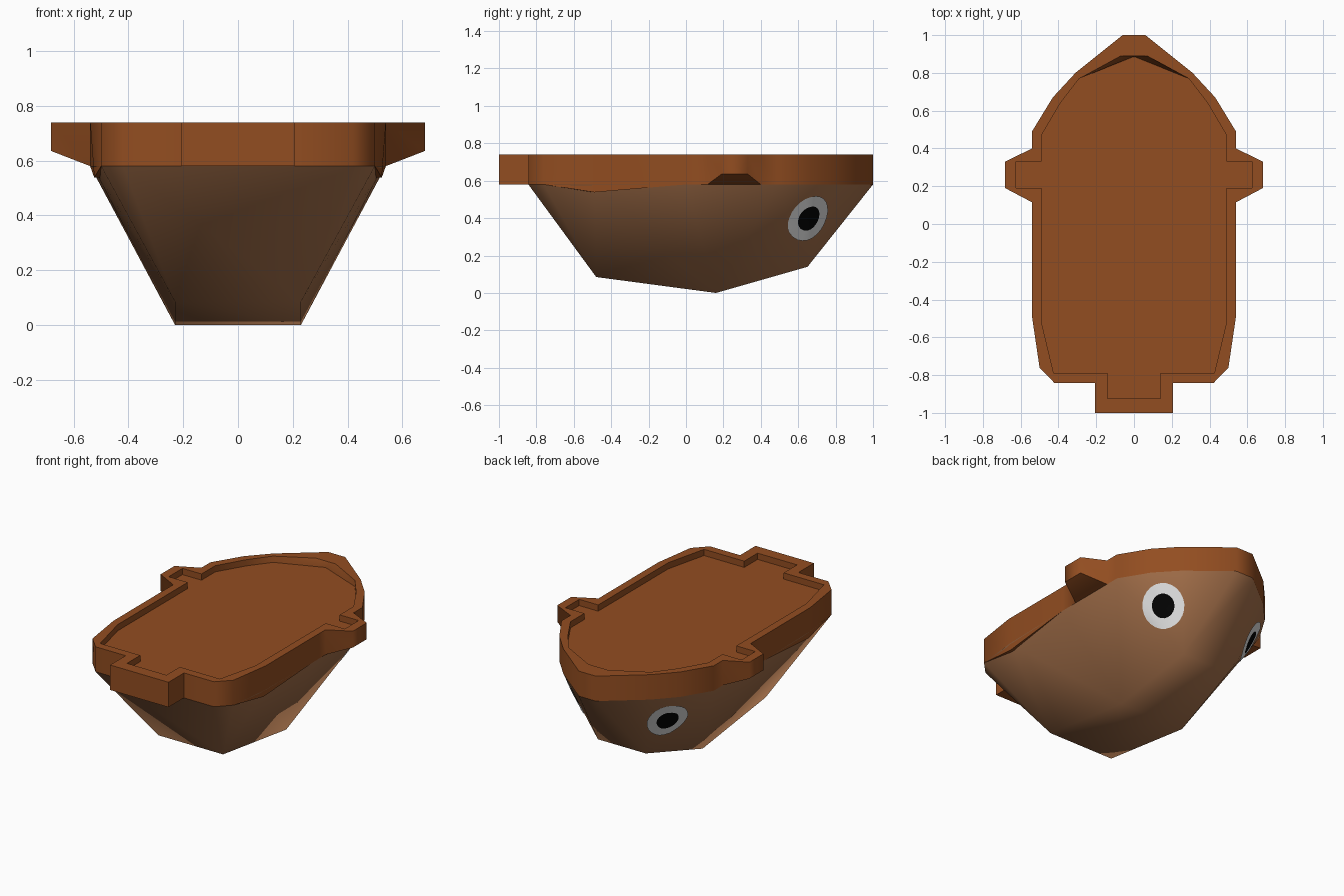
import bpy, bmesh, math
from mathutils import Vector
from mathutils.bvhtree import BVHTree

if "Cube" in bpy.data.objects:
    bpy.data.objects.remove(bpy.data.objects["Cube"])


def material(name, rgb):
    m = bpy.data.materials.new(name)
    m.diffuse_color = (*rgb, 1)
    m.use_nodes = True
    m.node_tree.nodes["Principled BSDF"].inputs["Base Color"].default_value = m.diffuse_color
    return m


RIM = material("reddish brown", (0.29, 0.075, 0.015))
HULL = material("light brown", (0.38, 0.165, 0.07))
WHITE = material("eye white", (0.75, 0.75, 0.75))
BLACK = material("pupil black", (0.001, 0.001, 0.001))


def finish(bm, name, mats, angle=30, fix_normals=True):
    if fix_normals:
        bmesh.ops.recalc_face_normals(bm, faces=bm.faces)
    me = bpy.data.meshes.new(name)
    bm.to_mesh(me)
    for m in mats:
        me.materials.append(m)
    ob = bpy.data.objects.new(name, me)
    bpy.context.collection.objects.link(ob)
    bpy.ops.object.select_all(action='DESELECT')
    ob.select_set(True)
    bpy.context.view_layer.objects.active = ob
    bpy.ops.object.shade_smooth_by_angle(angle=math.radians(angle))
    return ob


# Half outlines from bow to stern, seen from the top
outer = [(.06, 1), (.31, .80), (.43, .67), (.54, .49), (.54, .40), (.682, .33), (.682, .19),
         (.54, .115), (.54, 0), (.54, -.49), (.50, -.76), (.42, -.843), (.207, -.843), (.207, -1)]
inner = [(.07, .89), (.29, .77), (.39, .64), (.49, .47), (.49, .33), (.625, .33), (.625, .19),
         (.49, .19), (.49, 0), (.49, -.52), (.437, -.74), (.425, -.79), (.14, -.79), (.14, -.925)]
TOP, FLOOR, LOW = 0.74, 0.70, 0.58


def mirrored(points):
    return points + [(-p[0], *p[1:]) for p in reversed(points)]


# Gunwale: outer wall, flat rim, inner wall, sunken deck and underside
under = [(x, y, 0.635 if x > .6 else LOW) for x, y in outer]
under[9] = (.525, -.49, .538)         # the rim dips a little along the rear sides
deck = [(x, y, FLOOR) for x, y in inner]
deck[0] = (.005, .885, FLOOR)
loops = [under, [(x, y, TOP) for x, y in outer], [(x, y, TOP) for x, y in inner], deck]
bm = bmesh.new()
rings = [[bm.verts.new(p) for p in mirrored(l)] for l in loops]
n = len(rings[0])
for a, b in zip(rings, rings[1:]):
    for i in range(n):
        j = (i + 1) % n
        bm.faces.new((a[i], a[j], b[j], b[i]))
caps = [bm.faces.new(rings[0]), bm.faces.new(rings[-1])]
bmesh.ops.triangulate(bm, faces=caps)
finish(bm, "gunwale_and_deck", [RIM], 65)

# Hull: convex shell from the rim down to a narrow bottom
hull_top = [(x, y, LOW) for i, (x, y) in enumerate(outer) if i in (0, 1, 2, 3, 8, 9, 10, 11)]
hull_top[5] = (.53, -.49, LOW)
hull_bottom = [(.17, .65, .14), (.23, .16, 0), (.23, -.48, .085)]
bm = bmesh.new()
for p in mirrored(hull_top + hull_bottom):
    bm.verts.new(p)
bmesh.ops.convex_hull(bm, input=bm.verts)
# The deck closes the top, so the hull stays open there
lid = [f for f in bm.faces if all(v.co.z > LOW - .01 for v in f.verts)]
bmesh.ops.delete(bm, geom=lid, context='FACES')
bmesh.ops.recalc_face_normals(bm, faces=bm.faces)
tree = BVHTree.FromBMesh(bm)
finish(bm, "hull", [HULL], 180)

# Eyes: thin round plates laid on the bow, dark centre inside a white ring
for side, name in ((1, "right_eye"), (-1, "left_eye")):
    out = Vector((.73 * side, .54, -.42)).normalized()
    centre = tree.ray_cast(Vector((side * 2, .655, .40)), Vector((-side, 0, 0)))[0]
    u = out.cross(Vector((0, 0, 1))).normalized()
    v = u.cross(out)

    def on_hull(r, a):
        start = centre + out + u * (r * .96 * math.cos(a)) + v * (r * 1.03 * math.sin(a))
        return tree.ray_cast(start, -out)[0] + out * 0.007

    bm = bmesh.new()
    mid = bm.verts.new(on_hull(0, 0))
    k = 24
    circles = [[bm.verts.new(on_hull(r, 2 * math.pi * i / k)) for i in range(k)]
               for r in (.035, .07, .1, .13)]
    for i in range(k):
        j = (i + 1) % k
        bm.faces.new((mid, circles[0][i], circles[0][j])).material_index = 1
        for c in range(3):
            f = bm.faces.new((circles[c][i], circles[c + 1][i], circles[c + 1][j], circles[c][j]))
            f.material_index = 1 if c == 0 else 0
    bm.normal_update()
    for f in bm.faces:
        if f.normal.dot(out) < 0:
            f.normal_flip()
    finish(bm, name, [WHITE, BLACK], 30, fix_normals=False)
